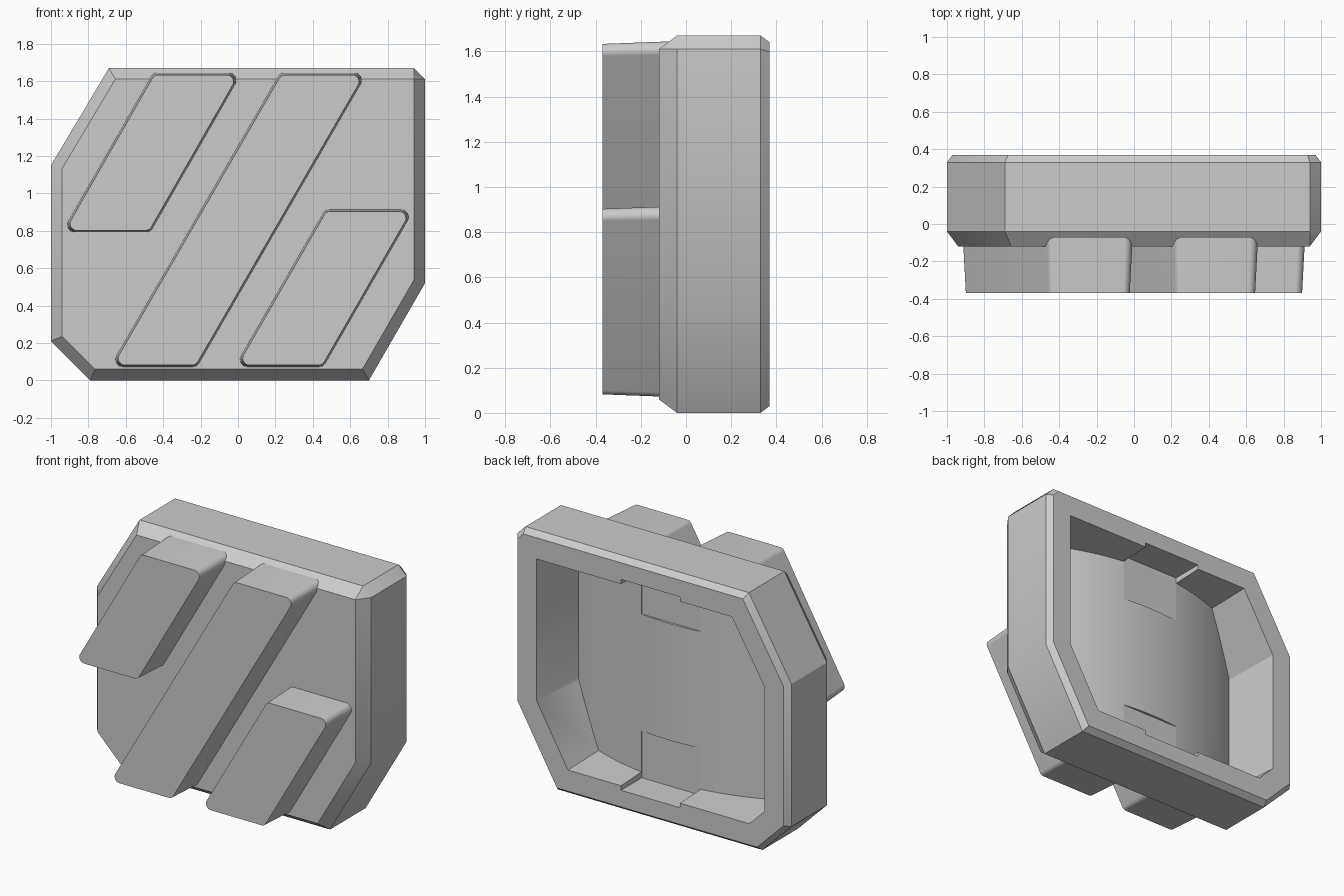
import bpy
import bmesh
from math import radians, tan, pi
from mathutils import Vector

if "Cube" in bpy.data.objects:
    bpy.data.objects.remove(bpy.data.objects["Cube"], do_unlink=True)

GREY = (0.6, 0.6, 0.6, 1.0)
grey = bpy.data.materials.new("plain grey")
grey.use_nodes = True
grey.diffuse_color = GREY
grey.node_tree.nodes["Principled BSDF"].inputs["Base Color"].default_value = GREY


def inset(points, amount):
    """Move every edge of a counter-clockwise outline inward."""
    result = []
    for i, p in enumerate(points):
        a = (p - points[i - 1]).normalized()
        b = (points[(i + 1) % len(points)] - p).normalized()
        na, nb = Vector((-a.y, a.x)), Vector((-b.y, b.x))
        result.append(p + (na + nb) * amount / (1 + na.dot(nb)))
    return result


def rounded(points, radius, steps=6):
    """Replace each corner of an outline with an arc."""
    result = []
    for i, p in enumerate(points):
        a = (points[i - 1] - p).normalized()
        b = (points[(i + 1) % len(points)] - p).normalized()
        reach = radius / tan(a.angle(b) / 2)
        centre = p + (a + b).normalized() * (reach ** 2 + radius ** 2) ** 0.5
        start, end = p + a * reach - centre, p + b * reach - centre
        for k in range(steps + 1):
            result.append(centre + start.lerp(end, k / steps).normalized() * radius)
    return result


def loft(name, rings):
    """Join (y, outline) rings into a capped solid."""
    bm = bmesh.new()
    loops = [[bm.verts.new((p.x, y, p.y)) for p in ring] for y, ring in rings]
    for low, high in zip(loops, loops[1:]):
        for i in range(len(low)):
            bm.faces.new((low[i - 1], low[i], high[i], high[i - 1]))
    bm.faces.new(loops[0])
    bm.faces.new(loops[-1])
    bmesh.ops.remove_doubles(bm, verts=bm.verts, dist=0.0005)
    bmesh.ops.recalc_face_normals(bm, faces=bm.faces)
    mesh = bpy.data.meshes.new(name)
    bm.to_mesh(mesh)
    bm.free()
    mesh.materials.append(grey)
    obj = bpy.data.objects.new(name, mesh)
    bpy.context.collection.objects.link(obj)
    return obj


def activate(obj):
    bpy.ops.object.select_all(action="DESELECT")
    bpy.context.view_layer.objects.active = obj
    obj.select_set(True)


def cut(target, cutter):
    mod = target.modifiers.new("cut", "BOOLEAN")
    mod.operation, mod.solver, mod.object = "DIFFERENCE", "EXACT", cutter
    activate(target)
    bpy.ops.object.modifier_apply(modifier=mod.name)
    bpy.data.objects.remove(cutter, do_unlink=True)


def smooth(obj):
    activate(obj)
    bpy.ops.object.shade_smooth_by_angle(angle=radians(30.4))


# Body outline, counter-clockwise with the upper +x corner last
outline = [Vector(p) for p in ((-0.69, 1.67), (-1, 1.15), (-1, 0.21), (-0.79, 0),
                               (0.7, 0), (1, 0.52), (1, 1.67))]
clipped = outline[:-1] + [Vector((1, 1.61)), Vector((0.94, 1.67))]
front = inset(outline, 0.06)

body = loft("body", [(-0.12, front + front[-1:]), (-0.04, clipped),
                     (0.33, clipped), (0.37, inset(clipped, 0.03))])

# Back pocket with a bowed floor
pocket = loft("pocket_cutter", [(-0.07, inset(outline, 0.19)), (0.37, inset(outline, 0.17)),
                                (0.5, inset(outline, 0.17))])
bpy.ops.mesh.primitive_cylinder_add(vertices=160, radius=1.7, depth=4,
                                    location=(0, -1.53, 0.8), rotation=(0, 0, pi / 160))
cut(pocket, bpy.context.object)
cut(body, pocket)

# Shallow flat slots at the top and bottom of the pocket
for low, high in ((0.14, 0.45), (1.22, 1.53)):
    box = [Vector(p) for p in ((-0.215, high), (-0.215, low), (0.215, low), (0.215, high))]
    cut(body, loft("slot_cutter", [(0.154, box), (0.5, box)]))
smooth(body)

# Slanted bars on the front: bottom, top, lower left x, upper left x, width
bars = {"right_bar": (0.79, 1.645, -0.945, -0.455, 0.478),
        "middle_bar": (0.07, 1.645, -0.688, 0.224, 0.47),
        "left_bar": (0.07, 0.915, -0.022, 0.465, 0.48)}
for name, (low, high, x_low, x_high, width) in bars.items():
    corners = [Vector(p) for p in ((x_high, high), (x_low, low),
                                   (x_low + width, low), (x_high + width, high))]
    smooth(loft(name, [(-0.37, rounded(inset(corners, 0.012), 0.035)),
                       (-0.05, rounded(corners, 0.04))]))
